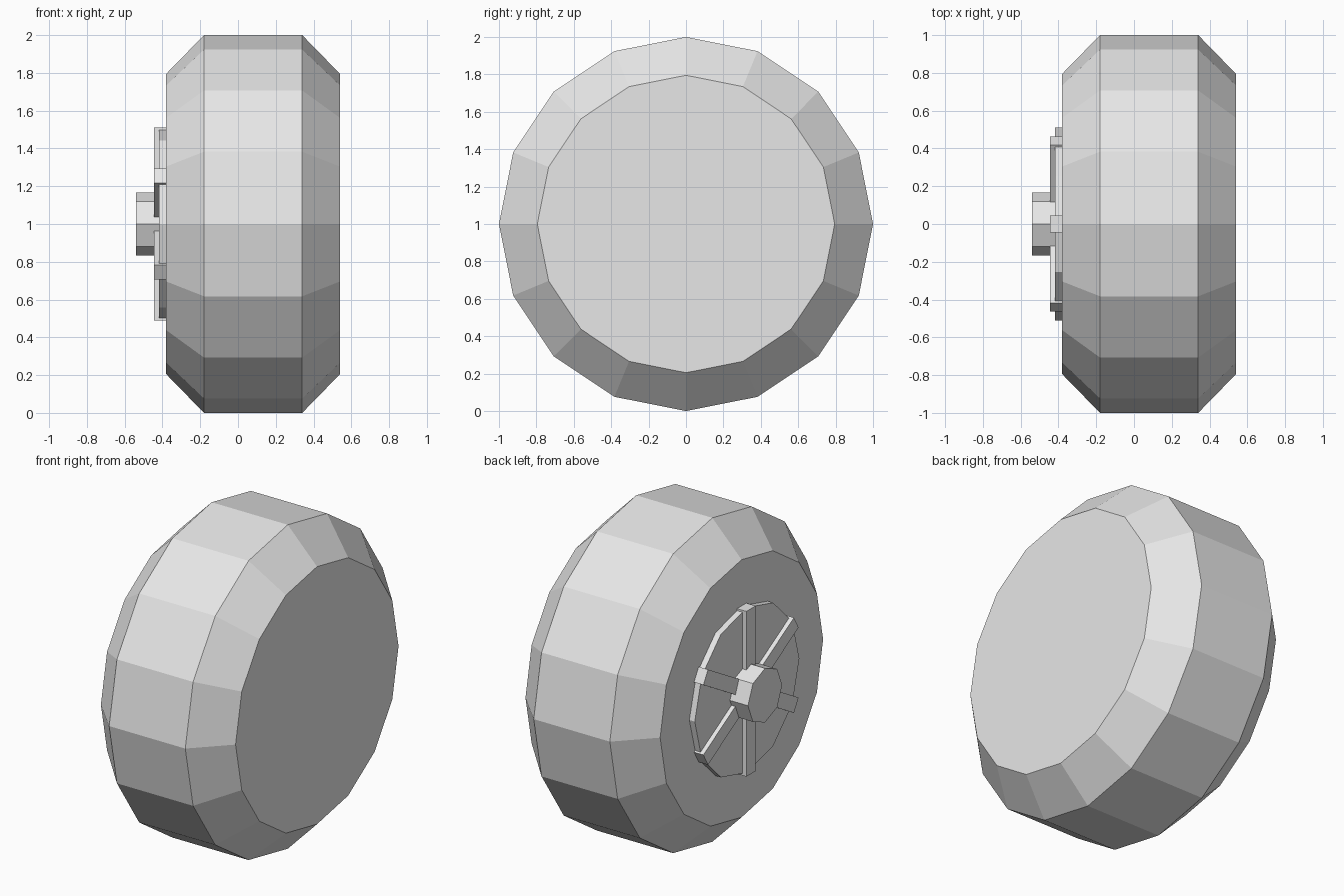
import bpy, bmesh
from math import sin, cos, tau, radians
from mathutils import Matrix

if "Cube" in bpy.data.objects:
    bpy.data.objects.remove(bpy.data.objects["Cube"])

grey = bpy.data.materials.new("light grey")
grey.use_nodes = True
color = (0.8, 0.8, 0.8, 1)
grey.diffuse_color = color
grey.node_tree.nodes["Principled BSDF"].inputs["Base Color"].default_value = color


def finish(name, bm):
    """Turn a bmesh into a flat-shaded object on the axle height."""
    bmesh.ops.recalc_face_normals(bm, faces=bm.faces)
    mesh = bpy.data.meshes.new(name)
    bm.to_mesh(mesh)
    bm.free()
    mesh.materials.append(grey)
    obj = bpy.data.objects.new(name, mesh)
    obj.location.z = 1
    bpy.context.collection.objects.link(obj)
    return obj


def lathe(name, profile, sides):
    """Closed solid around the x axis from (x, radius) pairs."""
    bm = bmesh.new()
    rings = [[bm.verts.new((x, r * sin(tau * i / sides), r * cos(tau * i / sides)))
              for i in range(sides)] for x, r in profile]
    for a, b in zip(rings, rings[1:]):
        for i in range(sides):
            j = (i + 1) % sides
            bm.faces.new((a[i], a[j], b[j], b[i]))
    bm.faces.new(rings[0])
    bm.faces.new(rings[-1])
    return finish(name, bm)


def spoke_bar(name, angle):
    """Bar across the whole rim, turned around the axle."""
    bm = bmesh.new()
    bmesh.ops.create_cube(bm, size=1)
    bmesh.ops.scale(bm, vec=(0.065, 0.09, 1.02), verts=bm.verts)
    bmesh.ops.translate(bm, vec=(-0.4115, 0, 0), verts=bm.verts)
    bmesh.ops.rotate(bm, matrix=Matrix.Rotation(radians(angle), 3, 'X'), verts=bm.verts)
    return finish(name, bm)


# Tyre with bevelled shoulders
lathe("tyre", [(-0.38, 0.795), (-0.18, 1), (0.34, 1), (0.54, 0.795)], 16)

# Raised rim plate and hub on the outer side
lathe("rim_plate", [(-0.417, 0.51), (-0.375, 0.51)], 12)
lathe("hub", [(-0.54, 0.167), (-0.41, 0.167)], 8)

# Three crossing bars give six spokes
for i in range(3):
    spoke_bar(f"spoke_bar_{i + 1}", 60 * i)
